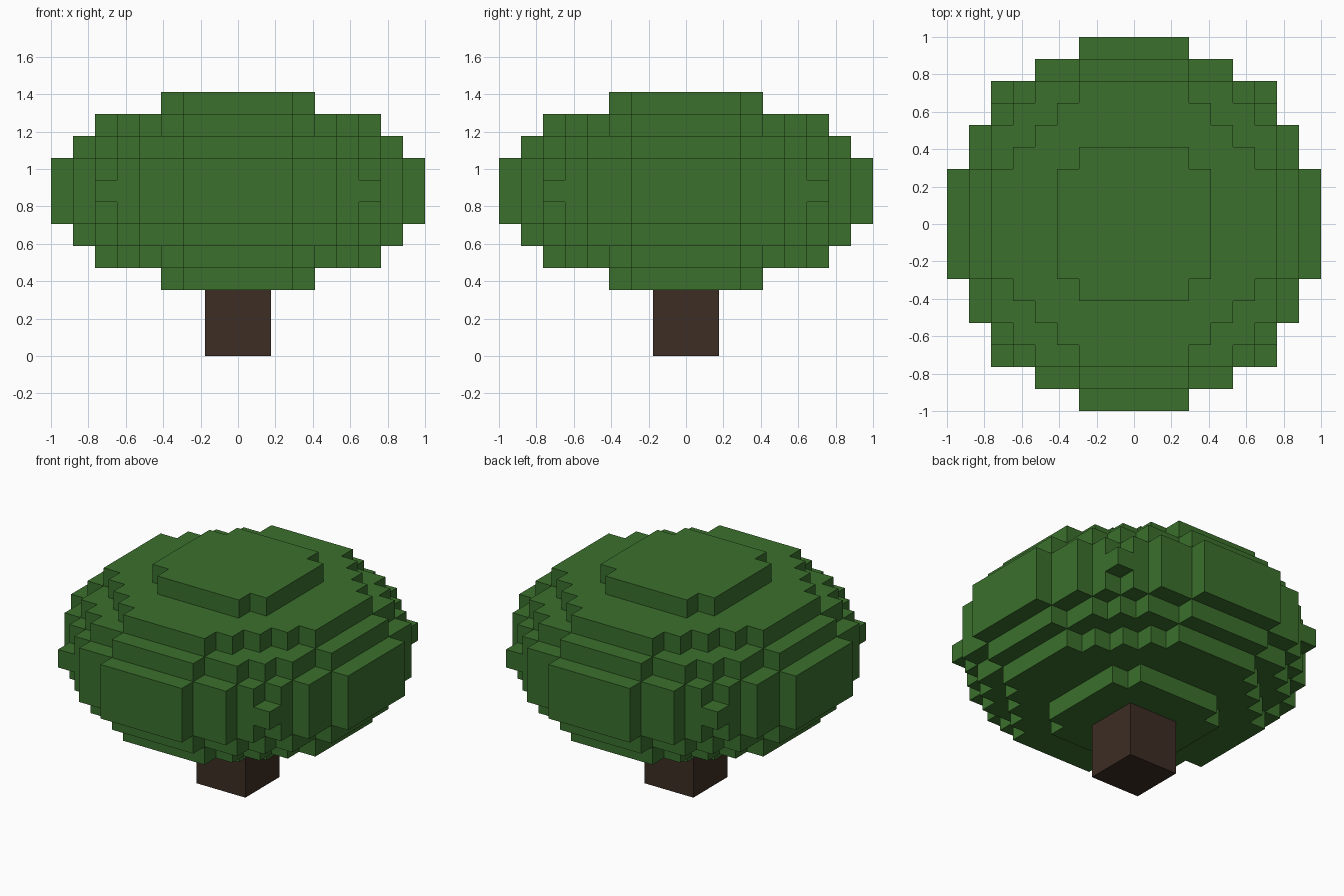
import bpy
import bmesh
from mathutils import Vector

UNIT = 2 / 17            # edge of one block
TRUNK_BLOCKS = 3         # trunk width and height in blocks

cube = bpy.data.objects.get("Cube")
if cube:
    bpy.data.objects.remove(cube, do_unlink=True)


def make_material(name, color):
    mat = bpy.data.materials.new(name)
    mat.use_nodes = True
    mat.diffuse_color = color
    bsdf = next(n for n in mat.node_tree.nodes if n.type == 'BSDF_PRINCIPLED')
    bsdf.inputs["Base Color"].default_value = color
    bsdf.inputs["Roughness"].default_value = 0.9
    return mat


def make_object(name, bm, mat):
    mesh = bpy.data.meshes.new(name)
    bm.to_mesh(mesh)
    bm.free()
    mesh.materials.append(mat)
    obj = bpy.data.objects.new(name, mesh)
    bpy.context.scene.collection.objects.link(obj)
    return obj


leaf_green = make_material("leaf green", (0.043, 0.160, 0.026, 1))
bark_brown = make_material("bark brown", (0.045, 0.026, 0.017, 1))

# Trunk: a plain square post
bm = bmesh.new()
bmesh.ops.create_cube(bm, size=TRUNK_BLOCKS * UNIT)
bmesh.ops.translate(bm, verts=bm.verts, vec=(0, 0, TRUNK_BLOCKS * UNIT / 2))
make_object("trunk", bm, bark_brown)

# Canopy: half-width in blocks of each row, counted outward from the middle row,
# for each layer counted from the middle layer; mirrored in x, y and z
LAYERS = [
    [8, 8, 8, 7, 7, 6, 6, 4, 2],
    [8, 8, 8, 7, 7, 6, 5, 4, 2],
    [7, 7, 7, 6, 6, 5, 4, 2],
    [6, 6, 6, 5, 4, 3, 2],
    [3, 3, 3, 2],
]
top = len(LAYERS) - 1
blocks = set()
for k in range(-top, top + 1):
    rows = LAYERS[abs(k)]
    for j in range(1 - len(rows), len(rows)):
        half = rows[abs(j)]
        blocks.update((i, j, k) for i in range(-half, half + 1))

# Keep only the block sides that face open air
bm = bmesh.new()
center = Vector((0, 0, (TRUNK_BLOCKS + top + 0.5) * UNIT))
for block in blocks:
    for axis in range(3):
        for sign in (-1, 1):
            normal = Vector((0, 0, 0))
            normal[axis] = sign
            neighbour = tuple(int(b + n) for b, n in zip(block, normal))
            if neighbour in blocks:
                continue
            u, v = Vector((0, 0, 0)), Vector((0, 0, 0))
            u[(axis + 1) % 3] = 0.5
            v[(axis + 2) % 3] = 0.5 * sign
            mid = Vector(block) + normal / 2
            corners = (mid - u - v, mid + u - v, mid + u + v, mid - u + v)
            bm.faces.new([bm.verts.new(c * UNIT + center) for c in corners])

# Weld the sides into one shell and merge the flat areas
bmesh.ops.remove_doubles(bm, verts=bm.verts, dist=UNIT / 100)
bmesh.ops.dissolve_limit(bm, angle_limit=0.01, verts=bm.verts, edges=bm.edges)
make_object("canopy", bm, leaf_green)
